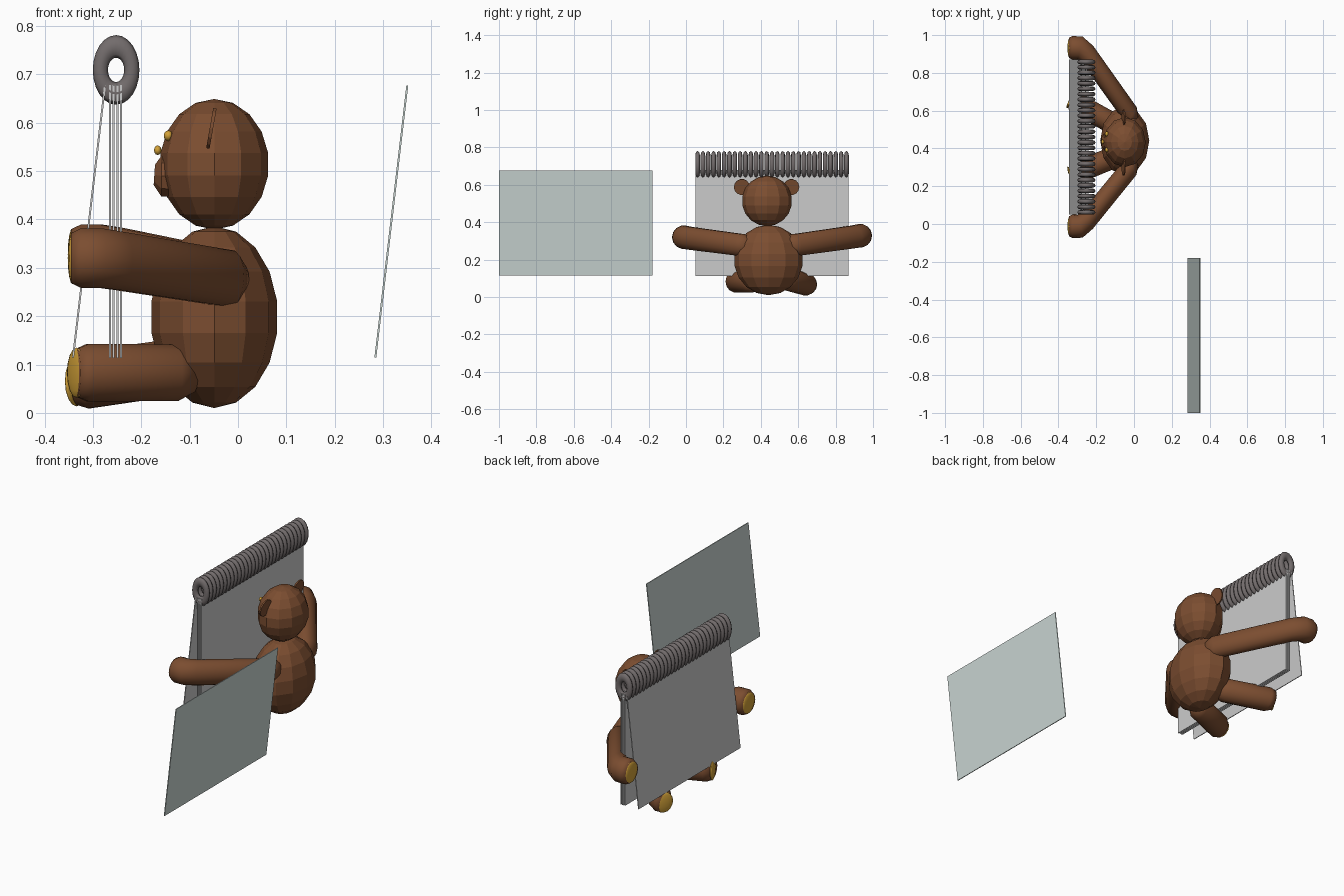
import bpy, bmesh, math
from mathutils import Vector, Matrix

if "Cube" in bpy.data.objects:
    bpy.data.objects.remove(bpy.data.objects["Cube"])

K = 0.7        # the toy is squashed along x
CY = 0.435     # toy centre line in y


def material(name, rgb):
    m = bpy.data.materials.new(name)
    m.diffuse_color = (*rgb, 1)
    m.use_nodes = True
    m.node_tree.nodes["Principled BSDF"].inputs["Base Color"].default_value = m.diffuse_color
    return m


BROWN = material("brown_fur", (0.20, 0.075, 0.03))
GOLD = material("gold_pad", (0.65, 0.36, 0.04))
WIRE = material("dark_wire", (0.17, 0.15, 0.15))
PALE = material("pale_sheet", (0.60, 0.68, 0.66))


def finish(bm, name, mat=None, smooth=False):
    bmesh.ops.recalc_face_normals(bm, faces=bm.faces)
    for f in bm.faces:
        f.smooth = smooth
    me = bpy.data.meshes.new(name)
    bm.to_mesh(me)
    bm.free()
    ob = bpy.data.objects.new(name, me)
    bpy.context.collection.objects.link(ob)
    if mat:
        me.materials.append(mat)
    return ob


def ball(name, loc, radii, mat, seg=12, rings=9, smooth=False):
    bm = bmesh.new()
    bmesh.ops.create_uvsphere(bm, u_segments=seg, v_segments=rings, radius=1)
    bm.transform(Matrix.Translation(loc) @ Matrix.Diagonal((*radii, 1)))
    return finish(bm, name, mat, smooth)


def limb(name, stations, mat, sides=14, smooth=True):
    """Tube through (x, y, z, radius) stations, squashed along x."""
    bm = bmesh.new()
    pts = [Vector((x / K, y, z)) for x, y, z, r in stations]
    loops = []
    for i, p in enumerate(pts):
        t = (pts[min(i + 1, len(pts) - 1)] - pts[max(i - 1, 0)]).normalized()
        side = t.cross(Vector((0, 0, 1))).normalized()
        up = side.cross(t)
        r = stations[i][3]
        loop = []
        for k in range(sides):
            a = math.tau * k / sides
            v = p + (side * math.cos(a) + up * math.sin(a)) * r
            loop.append(bm.verts.new((v.x * K, v.y, v.z)))
        loops.append(loop)
    for a, b in zip(loops, loops[1:]):
        for k in range(sides):
            j = (k + 1) % sides
            bm.faces.new((a[k], a[j], b[j], b[k]))
    bm.faces.new(loops[0])
    bm.faces.new(loops[-1])
    return finish(bm, name, mat, smooth)


def sheet(name, top, bottom, y0, y1, thick, mat=None):
    """Thin board between two (x, z) edges."""
    bm = bmesh.new()
    h = thick / 2
    prof = [(top[0] - h, top[1]), (top[0] + h, top[1]),
            (bottom[0] + h, bottom[1]), (bottom[0] - h, bottom[1])]
    f = bm.faces.new([bm.verts.new((x, y0, z)) for x, z in prof])
    ext = bmesh.ops.extrude_face_region(bm, geom=[f])["geom"]
    bmesh.ops.translate(bm, vec=(0, y1 - y0, 0),
                        verts=[v for v in ext if isinstance(v, bmesh.types.BMVert)])
    return finish(bm, name, mat)


# body and head
ball("body", (-0.049, 0.441, 0.198), (0.132, 0.184, 0.188), BROWN)
ball("head", (-0.049, 0.433, 0.514), (0.113, 0.134, 0.135), BROWN)

# muzzle, nose, eyes
limb("muzzle", [(-0.10, CY, 0.490, 0.047), (-0.158, CY, 0.490, 0.045),
                (-0.173, CY, 0.492, 0.022)], BROWN, 10, False)
ball("nose", (-0.166, CY, 0.543), (0.008, 0.012, 0.010), GOLD, 10, 6, True)
for s in (-1, 1):
    ball("eye", (-0.144, CY + s * 0.042, 0.573), (0.010, 0.013, 0.011), GOLD, 10, 6, True)
    # ears: thin tilted discs
    bm = bmesh.new()
    bmesh.ops.create_cone(bm, cap_ends=True, segments=14, radius1=0.043,
                          radius2=0.043, depth=0.007)
    bm.transform(Matrix.Translation((-0.055, 0.431 + s * 0.132, 0.588))
                 @ Matrix.Rotation(math.radians(100), 4, 'Y'))
    finish(bm, "ear", BROWN)

# arms: shoulder, elbow, wrist, rounded paw with a pad
for s, hand_y, hand_z in ((-1, -0.012, 0.320), (1, 0.932, 0.328)):
    sy = 0.44 + s * 0.135
    limb("arm", [(0.005, sy - s * 0.03, 0.275, 0.035),
                 (-0.015, sy, 0.277, 0.060),
                 (-0.245, hand_y - s * 0.035, hand_z - 0.006, 0.062),
                 (-0.285, hand_y, hand_z, 0.063),
                 (-0.325, hand_y, hand_z, 0.063),
                 (-0.345, hand_y, hand_z, 0.053)], BROWN)
    ball("hand_pad", (-0.342, hand_y, hand_z), (0.010, 0.050, 0.054), GOLD, 16, 8, True)

# legs: hip, thigh, rounded foot with a pad
for hip_y, hip_z, foot_y, foot_z in ((0.36, 0.083, 0.262, 0.083), (0.52, 0.10, 0.652, 0.066)):
    d = Vector((-0.24, foot_y - hip_y, foot_z - hip_z))
    hip = Vector((-0.09, hip_y, hip_z))
    limb("leg", [(*(hip + d * t), r) for t, r in
                 ((0, 0.04), (0.15, 0.060), (0.92, 0.061), (1.02, 0.050))], BROWN)
    pad = ball("foot_pad", (0, 0, 0), (0.010, 0.047, 0.052), GOLD, 16, 8, True)
    pad.location = hip + d * 1.015
    pad.rotation_euler.z = math.atan2(-d.y, -d.x)

# wire rings along the top of the pad
N = 29
bm = bmesh.new()
U, V = 24, 8
for i in range(N):
    y = 0.062 + (0.858 - 0.062) * i / (N - 1)
    g = []
    for u in range(U):
        a = math.tau * u / U
        row = []
        for v in range(V):
            b = math.tau * v / V
            r = 0.0485 + 0.0235 * math.cos(b)
            row.append(bm.verts.new((-0.252 + 0.67 * r * math.cos(a),
                                     y + 0.0125 * math.sin(b),
                                     0.709 + r * math.sin(a))))
        g.append(row)
    for u in range(U):
        for v in range(V):
            u2, v2 = (u + 1) % U, (v + 1) % V
            bm.faces.new((g[u][v], g[u2][v], g[u2][v2], g[u][v2]))
finish(bm, "binding_rings", WIRE, True)

# stacked pages, tilted cover and the loose sheet
for i in range(4):
    x = -0.2645 + i * 0.0075
    sheet("page", (x, 0.678), (x, 0.113), 0.05, 0.87, 0.004)
sheet("cover", (-0.275, 0.677), (-0.341, 0.115), 0.05, 0.87, 0.004)
sheet("loose_sheet", (0.350, 0.677), (0.284, 0.115), -1.0, -0.18, 0.004, PALE)
